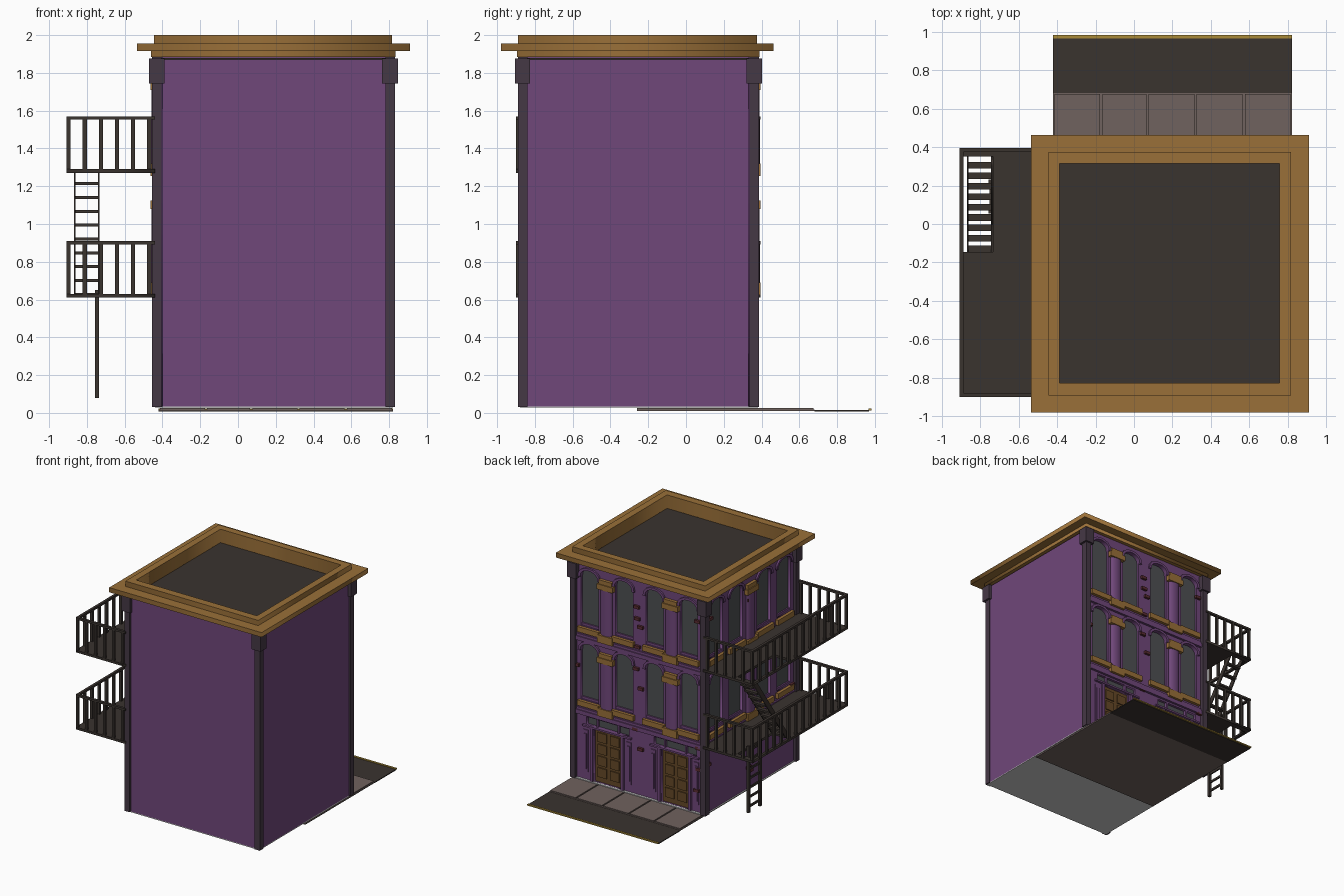
import bpy, math, random
from mathutils import Matrix, Vector

if "Cube" in bpy.data.objects:
    bpy.data.objects.remove(bpy.data.objects["Cube"])

random.seed(4)
COLORS = {
    "purple": (.16, .063, .195), "gold": (.32, .16, .04), "iron": (.042, .033, .028),
    "pilaster": (.06, .04, .06), "paving": (.16, .122, .112), "glass": (.075, .08, .085),
    "brick": (.1, .025, .03), "wood": (.13, .065, .02), "yellow": (.4, .26, .04),
}
MATS = {}
for key, c in COLORS.items():
    MATS[key] = bpy.data.materials.new(key)
    MATS[key].diffuse_color = (*c, 1)


def frame(u, v, w, origin):
    m = Matrix((u, v, w)).transposed().to_4x4()
    m.translation = Vector(origin)
    return m


WORLD = Matrix()
# facade frames: u runs across, v up, w outward
BACK = frame((-1, 0, 0), (0, 0, 1), (0, 1, 0), (.19, .36, 0))
LEFT = frame((0, -1, 0), (0, 0, 1), (-1, 0, 0), (-.43, -.25, 0))


def add(name, mesh, mat):
    ob = bpy.data.objects.new(name, mesh)
    bpy.context.collection.objects.link(ob)
    if mat:
        mesh.materials.append(MATS[mat])
    return ob


def boxes(name, items, mat, m=WORLD):
    """One object of many boxes, each (a0, a1, b0, b1, c0, c1)."""
    verts, faces = [], []
    for a0, a1, b0, b1, c0, c1 in items:
        n = len(verts)
        verts += [m @ Vector((a, b, c)) for c in (c0, c1) for b in (b0, b1) for a in (a0, a1)]
        faces += [[n + i for i in f] for f in
                  ((0, 2, 3, 1), (4, 5, 7, 6), (0, 1, 5, 4), (2, 6, 7, 3), (0, 4, 6, 2), (1, 3, 7, 5))]
    me = bpy.data.meshes.new(name)
    me.from_pydata(verts, [], faces)
    return add(name, me, mat)


def slab(name, loops, w0, w1, mat, m=WORLD):
    """Filled outline with holes, extruded from w0 to w1."""
    cu = bpy.data.curves.new(name, 'CURVE')
    cu.dimensions, cu.fill_mode, cu.extrude = '2D', 'BOTH', (w1 - w0) / 2
    for loop in loops:
        s = cu.splines.new('POLY')
        s.points.add(len(loop) - 1)
        for p, (x, y) in zip(s.points, loop):
            p.co = (x, y, 0, 1)
        s.use_cyclic_u = True
    tmp = bpy.data.objects.new(name + "_tmp", cu)
    bpy.context.collection.objects.link(tmp)
    dg = bpy.context.evaluated_depsgraph_get()
    me = bpy.data.meshes.new_from_object(tmp.evaluated_get(dg))
    bpy.data.objects.remove(tmp)
    me.materials.clear()
    me.transform(m @ Matrix.Translation((0, 0, (w0 + w1) / 2)))
    return add(name, me, mat)


def rect(x0, x1, y0, y1):
    return [(x0, y0), (x1, y0), (x1, y1), (x0, y1)]


def arc(c, half, spring, rise, n=8):
    return [(c + half * math.cos(math.pi * i / n), spring + rise * math.sin(math.pi * i / n) ** .8)
            for i in range(n + 1)]


def window(c, half, sill, spring, rise):
    return [(c - half, sill), (c + half, sill)] + arc(c, half, spring, rise)


# Main body, floor and roof
boxes("building_core", [(-.4, .82, -.88, .33, .035, 1.87)], "purple")
boxes("floor_plate", [(-.44, .82, -.88, .38, .028, .035)], None)
boxes("roof_deck", [(-.41, .78, -.85, .34, 1.86, 1.88)], "iron")

# Corner pilasters with capitals
shafts, caps = [], []
for x0, x1 in ((-.455, -.405), (.78, .83)):
    for y0, y1 in ((-.89, -.84), (.335, .387)):
        shafts.append((x0, x1, y0, y1, .03, 1.89))
        caps.append((x0 - .017, x1 + .017, y0 - .015, y1 + .015, 1.745, 1.875))
boxes("corner_pilasters", shafts, "pilaster")
boxes("corner_capitals", caps, "pilaster")

# Stepped cornice rings around the roof
for nm, (x0, x1, y0, y1), z0, z1 in (
        ("cornice_lower", (-.46, .835, -.895, .39), 1.885, 1.917),
        ("cornice_ledge", (-.535, .91, -.98, .463), 1.915, 1.955),
        ("cornice_parapet", (-.445, .815, -.89, .375), 1.955, 2.0)):
    slab(nm, [rect(x0, x1, y0, y1), rect(-.387, .757, -.825, .315)], z0, z1, "gold")


def storeys(tag, m, centers, columns, half, doors):
    """Two upper storeys of arched windows, columns, sills and hoods."""
    holes, sills, blocks, glass, bars = [], [], [], [], []
    for base in (.66, 1.29):
        spring = base + .47
        for c in centers:
            holes.append(window(c, half, base + .05, spring, .07))
            sills.append((c - half - .02, c + half + .02, base, base + .045, 0, .026))
            bars.append((c - half, c + half, base + .05, base + .07, -.022, -.01))
            hood = arc(c, half + .022, spring, .09) + arc(c, half, spring, .07)[::-1]
            slab(tag + "_window_hood", [hood], 0, .015, "purple", m)
        for c in columns:
            blocks += [(c - .075, c + .075, base + .42, base + .465, -.005, .034),
                       (c - .06, c + .06, base + .465, base + .5, -.005, .026),
                       (c - .07, c + .07, base - .035, base + .03, -.005, .034)]
            shaft = [(c + .055 * math.cos(a), .028 * math.sin(a))
                     for a in (math.pi * i / 8 for i in range(9))]
            # half-round shaft: profile (u, w) extruded upward
            mm = m @ Matrix(((1, 0, 0, 0), (0, 0, 1, 0), (0, 1, 0, 0), (0, 0, 0, 1)))
            slab(tag + "_column", [shaft], base + .03, base + .42, "purple", mm)
        bars.append((-.59, .59, base - .075, base - .04, 0, .02))
        bars.append((-.59, .59, base - .04, base - .02, 0, .012))
    for c in doors:
        holes.append(rect(c - .13, c + .13, .036, .49))
        holes.append(rect(c - .2, c + .2, .505, .57))
    slab(tag + "_facade_wall", [rect(-.6, .6, .035, 1.89)] + holes, -.03, 0, "purple", m)
    boxes(tag + "_glass", [(-.59, .59, .5, 1.87, -.03, -.022)], "glass", m)
    boxes(tag + "_sills", sills, "gold", m)
    boxes(tag + "_column_blocks", blocks, "gold", m)
    boxes(tag + "_string_courses", bars, "purple", m)
    # scattered exposed bricks
    bricks = []
    for i in range(14):
        u, v = random.choice((-.57, 0, 0, .57)) + random.uniform(-.03, .03), random.uniform(.1, 1.75)
        bricks.append((u - .025, u + .025, v, v + .025, 0, .02))
    boxes(tag + "_bricks", bricks, "brick", m)


storeys("street", BACK, (-.47, -.145, .145, .47), (-.308, .308), .083, (-.3, .34))
storeys("side", LEFT, (-.46, -.19, .19, .46), (0,), .09, ())

# Street doors with raised panels and surrounds
leaf, panels, trim = [], [], []
for c in (-.3, .34):
    leaf.append((c - .125, c + .125, .036, .49, -.03, -.015))
    for col in (-.06, .06):
        for r in range(4):
            u, v = c + col, .08 + r * .1
            panels.append((u - .042, u + .042, v, v + .08, -.015, -.006))
    for s in (-1, 1):
        u = c + s * .145
        trim.append((u - .013, u + .013, .035, .5, 0, .016))
        u = c + s * .205
        trim += [(u - .022, u + .022, .1, .46, 0, .008), (u - .012, u + .012, .13, .43, .008, .016)]
        u = c + s * .1
        trim.append((u - .008, u + .008, .505, .57, -.022, 0))
    trim.append((c - .23, c + .23, .49, .505, 0, .02))
boxes("door_leaves", leaf, "wood", BACK)
boxes("door_panels", panels, "wood", BACK)
boxes("door_surrounds", trim, "purple", BACK)

# Fire escape platforms (with hatch) and railings
X0, X1, Y0, Y1 = -.908, -.44, -.9, .395
for z in (.61, 1.27):
    slab("escape_platform", [rect(X0, X1, Y0, Y1), rect(-.885, -.733, -.145, .35)], z, z + .02, "iron")
    t = z + .3
    rails = [(X0, X0 + .022, Y0, Y1, t - .018, t)]
    for y in (Y0, Y1 - .022):
        rails.append((X0, X1, y, y + .022, t - .018, t))
        for i in range(6):
            x = X0 + i * .0855
            rails.append((x, x + .022, y, y + .02, z, t))
    for i in range(1, 13):
        y = Y0 + i * (Y1 - Y0 - .02) / 13
        rails.append((X0, X0 + .02, y, y + .022, z, t))
    boxes("escape_railing", rails, "iron")

# Sloping stair between the platforms
top, bottom = Vector((-.8, .35, 1.28)), Vector((-.8, -.14, .62))
treads = []
for i in range(9):
    p = bottom.lerp(top, (i + .1) / 9)
    treads.append((-.86, -.74, p.y - .012, p.y + .022, p.z - .008, p.z + .008))
boxes("stair_treads", treads, "iron")
side = frame((0, 1, 0), (0, 0, 1), (1, 0, 0), (0, 0, 0))
stringer = [(-.165, .62), (-.115, .62), (.35, 1.28), (.3, 1.28)]
for x in (-.868, -.742):
    slab("stair_stringer", [stringer], x, x + .009, "iron", side)

# Drop ladder below the lower platform
ladder = [(-.757, -.735, y, y + .022, .08, .65) for y in (.055, .208)]
ladder += [(-.752, -.74, .06, .225, .12 + i * .08, .138 + i * .08) for i in range(7)]
boxes("drop_ladder", ladder, "iron")

# Pavement slabs, road and road line
edges = (-.42, -.17, .07, .32, .57, .82)
boxes("pavement_slabs", [(a + .006, b - .006, -.26, .675, .015, .027)
                         for a, b in zip(edges, edges[1:])], "paving")
boxes("pavement_joints", [(-.42, .82, -.26, .68, .01, .018)], "paving")
boxes("road", [(-.42, .82, .68, .97, .008, .016)], "iron")
boxes("road_line", [(-.42, .82, .965, .982, .012, .022)], "yellow")

for m in bpy.data.materials:
    if m.users and not m.is_grease_pencil:
        m.use_nodes = True
        m.node_tree.nodes["Principled BSDF"].inputs["Base Color"].default_value = m.diffuse_color
